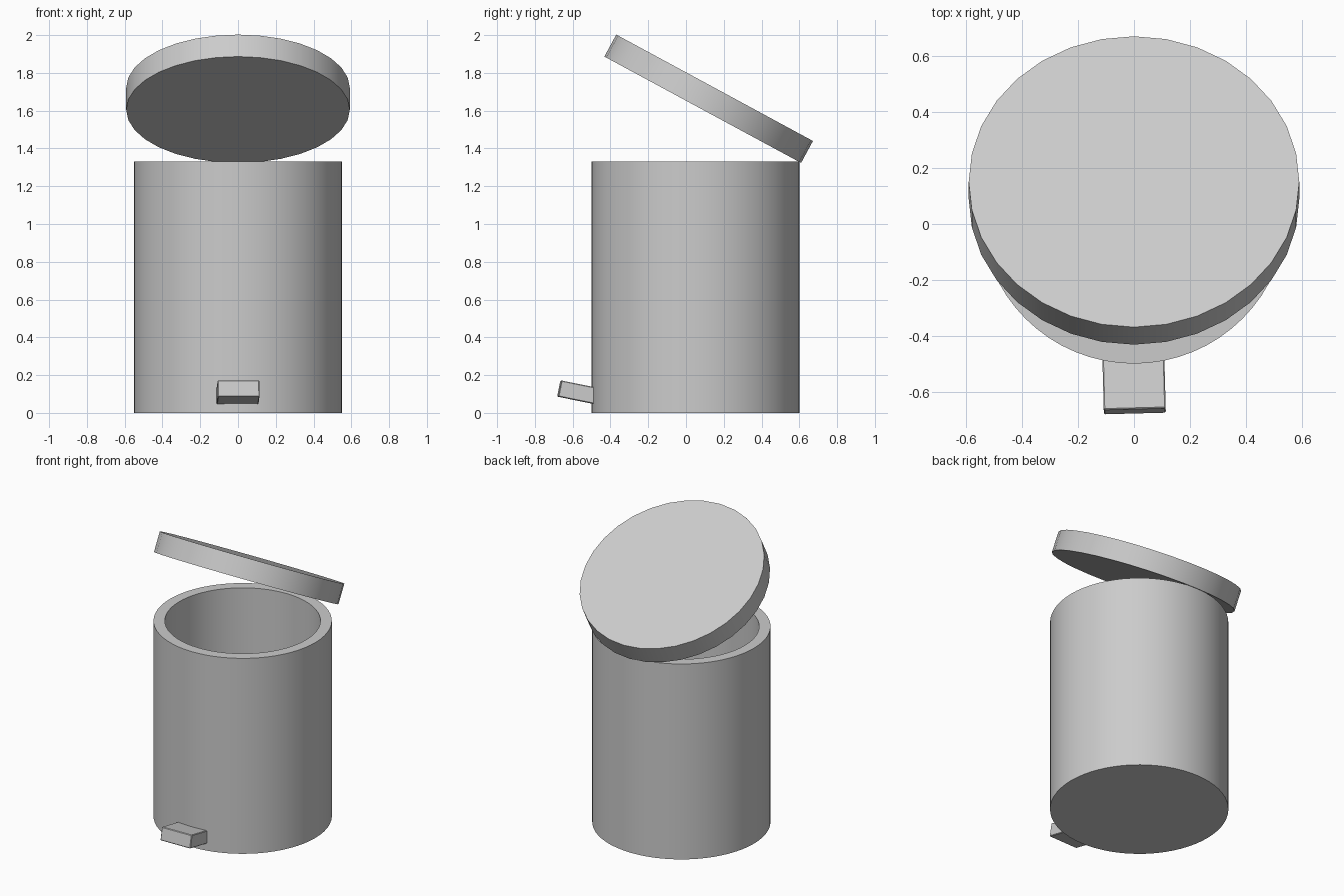
import bpy, bmesh
from math import radians, sin, cos, pi
from mathutils import Matrix, Vector

if "Cube" in bpy.data.objects:
    bpy.data.objects.remove(bpy.data.objects["Cube"])


def finish(bm, name, smooth=True):
    bmesh.ops.recalc_face_normals(bm, faces=bm.faces)
    mesh = bpy.data.meshes.new(name)
    bm.to_mesh(mesh)
    bm.free()
    ob = bpy.data.objects.new(name, mesh)
    bpy.context.collection.objects.link(ob)
    if smooth:
        bpy.ops.object.select_all(action='DESELECT')
        bpy.context.view_layer.objects.active = ob
        ob.select_set(True)
        bpy.ops.object.shade_smooth_by_angle(angle=radians(35))
    return ob


def lathe(name, profile, sides):
    """Closed solid of revolution, capped at the first and last ring."""
    bm = bmesh.new()
    rings = [[bm.verts.new((r * cos(2 * pi * i / sides), r * sin(2 * pi * i / sides), z))
              for i in range(sides)] for r, z in profile]
    for a, b in zip(rings, rings[1:]):
        for i in range(sides):
            j = (i + 1) % sides
            bm.faces.new((a[i], a[j], b[j], b[i]))
    bm.faces.new(rings[0])
    bm.faces.new(rings[-1])
    return finish(bm, name)


# hollow bin body: outer wall, rim, inner wall, floor
body = lathe("bin_body", [(0.55, 0), (0.55, 1.33), (0.48, 1.33), (0.48, 0.07)], 64)
body.location = (0, 0.05, 0)

# open lid, tipped back over the rear rim
lid = lathe("lid", [(0.592, -0.066), (0.592, 0.066)], 32)
lid.location = (0, 0.12, 1.663)
lid.rotation_euler = (radians(-28.4), 0, 0)

# foot pedal, slightly tilted and turned
bm = bmesh.new()
bmesh.ops.create_cube(bm, size=1)
bmesh.ops.scale(bm, vec=Vector((0.222, 0.22, 0.087)), verts=bm.verts)
bmesh.ops.bevel(bm, geom=bm.edges[:], offset=0.004, segments=1, affect='EDGES')
pedal = finish(bm, "foot_pedal", smooth=False)
pedal.location = (0, -0.563, 0.107)
pedal.rotation_euler = (radians(-11.5), 0, radians(1.5))
